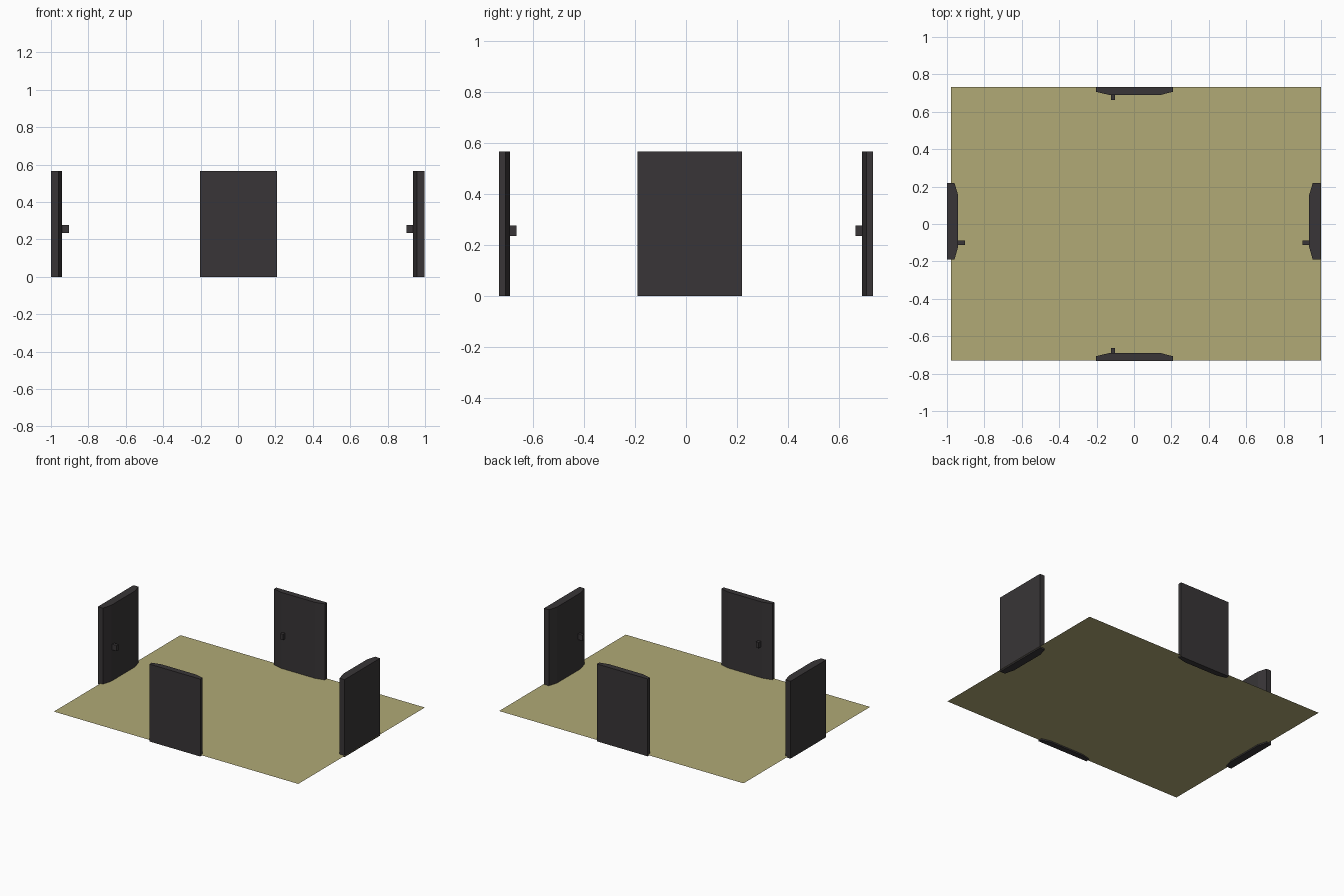
import bpy, bmesh

if "Cube" in bpy.data.objects:
    bpy.data.objects.remove(bpy.data.objects["Cube"])


def material(name, color):
    m = bpy.data.materials.new(name)
    m.diffuse_color = (*color, 1)
    m.use_nodes = True
    m.node_tree.nodes["Principled BSDF"].inputs["Base Color"].default_value = m.diffuse_color
    return m


dark = material("dark_panel", (0.04, 0.036, 0.038))
sand = material("sand_floor", (0.44, 0.40, 0.18))


def add_object(name, bm, mat):
    mesh = bpy.data.meshes.new(name)
    bm.to_mesh(mesh)
    bm.free()
    mesh.materials.append(mat)
    ob = bpy.data.objects.new(name, mesh)
    bpy.context.collection.objects.link(ob)


def prism(name, outline, z0, z1, mat):
    bm = bmesh.new()
    face = bm.faces.new([bm.verts.new((x, y, z0)) for x, y in outline])
    ext = bmesh.ops.extrude_face_region(bm, geom=[face])
    verts = [g for g in ext["geom"] if isinstance(g, bmesh.types.BMVert)]
    bmesh.ops.translate(bm, verts=verts, vec=(0, 0, z1 - z0))
    bmesh.ops.recalc_face_normals(bm, faces=bm.faces)
    add_object(name, bm, mat)


def door(name, place, start, rim, depth, reach):
    # place maps (distance along the wall, distance inward) to x, y
    a, b = start, start + 0.411
    panel = [(a, 0), (b, 0), (b, rim), (b - 0.066, depth),
             (a + 0.07, depth), (a, rim)]
    k = a + 0.08
    knob = [(k, depth - 0.01), (k + 0.022, depth - 0.01),
            (k + 0.022, reach), (k, reach)]
    prism(name, [place(*p) for p in panel], 0, 0.566, dark)
    prism(name + "_knob", [place(*p) for p in knob], 0.235, 0.277, dark)


# floor sheet
bm = bmesh.new()
bm.faces.new([bm.verts.new((x, y, 0.01)) for x, y in
              ((-0.979, -0.73), (0.999, -0.73), (0.999, 0.733), (-0.979, 0.733))])
add_object("floor", bm, sand)

# four doors, one in the middle of each side, knobs facing inward
door("front_door", lambda s, d: (s, -0.733 + d), -0.203, 0.026, 0.043, 0.069)
door("back_door", lambda s, d: (s, 0.733 - d), -0.203, 0.026, 0.043, 0.069)
door("left_door", lambda s, d: (-1.0 + d, s), -0.191, 0.04, 0.06, 0.096)
door("right_door", lambda s, d: (0.996 - d, s), -0.191, 0.04, 0.06, 0.096)
